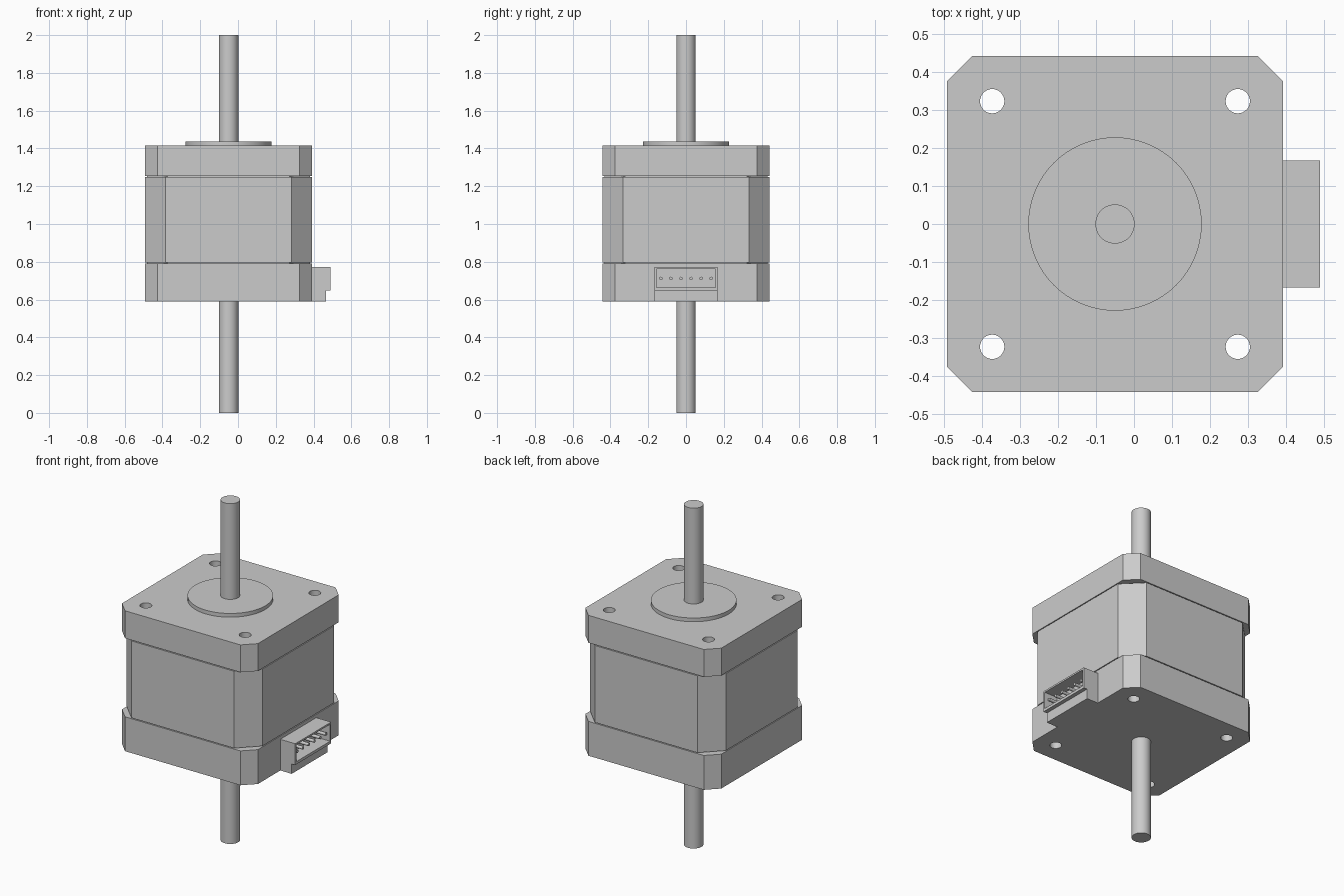
import bpy, bmesh, math
from mathutils import Matrix

if "Cube" in bpy.data.objects:
    bpy.data.objects.remove(bpy.data.objects["Cube"], do_unlink=True)

CX = -0.05      # motor axis
HALF = 0.442    # half width of the square body

steel = bpy.data.materials.new("plain grey")
steel.use_nodes = True
grey = (0.6, 0.6, 0.6, 1)
steel.diffuse_color = grey
steel.node_tree.nodes["Principled BSDF"].inputs["Base Color"].default_value = grey


def finish(name, bm):
    bmesh.ops.recalc_face_normals(bm, faces=bm.faces)
    mesh = bpy.data.meshes.new(name)
    bm.to_mesh(mesh)
    bm.free()
    mesh.materials.append(steel)
    ob = bpy.data.objects.new(name, mesh)
    bpy.context.collection.objects.link(ob)
    return ob


def extrude(name, points, offset):
    """Solid made by sweeping a closed outline along an offset."""
    bm = bmesh.new()
    face = bm.faces.new([bm.verts.new(p) for p in points])
    top = bmesh.ops.extrude_face_region(bm, geom=[face])["geom"]
    bmesh.ops.translate(bm, vec=offset, verts=[v for v in top if isinstance(v, bmesh.types.BMVert)])
    return finish(name, bm)


def block(name, half, chamfer, z0, z1):
    """Square block with cut corners, centred on the motor axis."""
    a, b = half, half - chamfer
    outline = [(a, -b), (a, b), (b, a), (-b, a), (-a, b), (-a, -b), (-b, -a), (b, -a)]
    return extrude(name, [(CX + x, y, z0) for x, y in outline], (0, 0, z1 - z0))


def cylinder(name, radius, z0, z1, places=((CX, 0),), sides=64):
    bm = bmesh.new()
    for x, y in places:
        bmesh.ops.create_cone(bm, cap_ends=True, segments=sides, radius1=radius, radius2=radius,
                              depth=z1 - z0, matrix=Matrix.Translation((x, y, (z0 + z1) / 2)))
    return finish(name, bm)


def cut(ob, cutter):
    mod = ob.modifiers.new("cut", 'BOOLEAN')
    mod.operation = 'DIFFERENCE'
    mod.solver = 'EXACT'
    mod.object = cutter
    bpy.context.view_layer.objects.active = ob
    bpy.ops.object.modifier_apply(modifier=mod.name)


def smooth(ob):
    bpy.ops.object.select_all(action='DESELECT')
    ob.select_set(True)
    bpy.context.view_layer.objects.active = ob
    bpy.ops.object.shade_smooth_by_angle(angle=math.radians(30))


# Housing: two end caps, the stator between them, and a core filling the seams
housing = [
    block("bottom_cap", HALF, 0.067, 0.59, 0.792),
    block("stator", HALF, 0.109, 0.797, 1.249),
    block("top_cap", HALF, 0.067, 1.254, 1.415),
    block("seam_core_lower", 0.432, 0.109, 0.792, 0.797),
    block("seam_core_upper", 0.432, 0.109, 1.249, 1.254),
]

# Mounting holes right through the housing
corners = [(CX + sx * 0.323, sy * 0.323) for sx in (-1, 1) for sy in (-1, 1)]
drill = cylinder("hole_cutter", 0.032, 0.5, 1.5, corners, 32)
drill.hide_render = True
for part in housing:
    cut(part, drill)
    smooth(part)
bpy.data.objects.remove(drill, do_unlink=True)

# Pilot boss and double ended shaft
smooth(cylinder("pilot_boss", 0.228, 1.415, 1.437))
smooth(cylinder("shaft", 0.0515, 0, 2))

# Connector: stepped shell with an open socket facing outward
x0, x_step, x1, w = CX + HALF, 0.466, 0.489, 0.167
profile = [(x0, 0.59), (x_step, 0.59), (x_step, 0.648), (x1, 0.648), (x1, 0.773), (x0, 0.773)]
shell = extrude("connector_shell", [(x, -w, z) for x, z in profile], (0, 2 * w, 0))
socket = extrude("socket_cutter", [(0.405, y, z) for y, z in
                 ((-0.157, 0.664), (0.157, 0.664), (0.157, 0.763), (-0.157, 0.763))], (0.2, 0, 0))
socket.hide_render = True
cut(shell, socket)
bpy.data.objects.remove(socket, do_unlink=True)

# Six contact pins
for i in range(6):
    bm = bmesh.new()
    pose = Matrix.Translation((0.44, (i - 2.5) * 0.053, 0.712)) @ Matrix.Rotation(math.pi / 2, 4, 'Y')
    bmesh.ops.create_cone(bm, cap_ends=True, segments=16, radius1=0.009, radius2=0.009,
                          depth=0.08, matrix=pose)
    smooth(finish(f"contact_pin_{i + 1}", bm))
